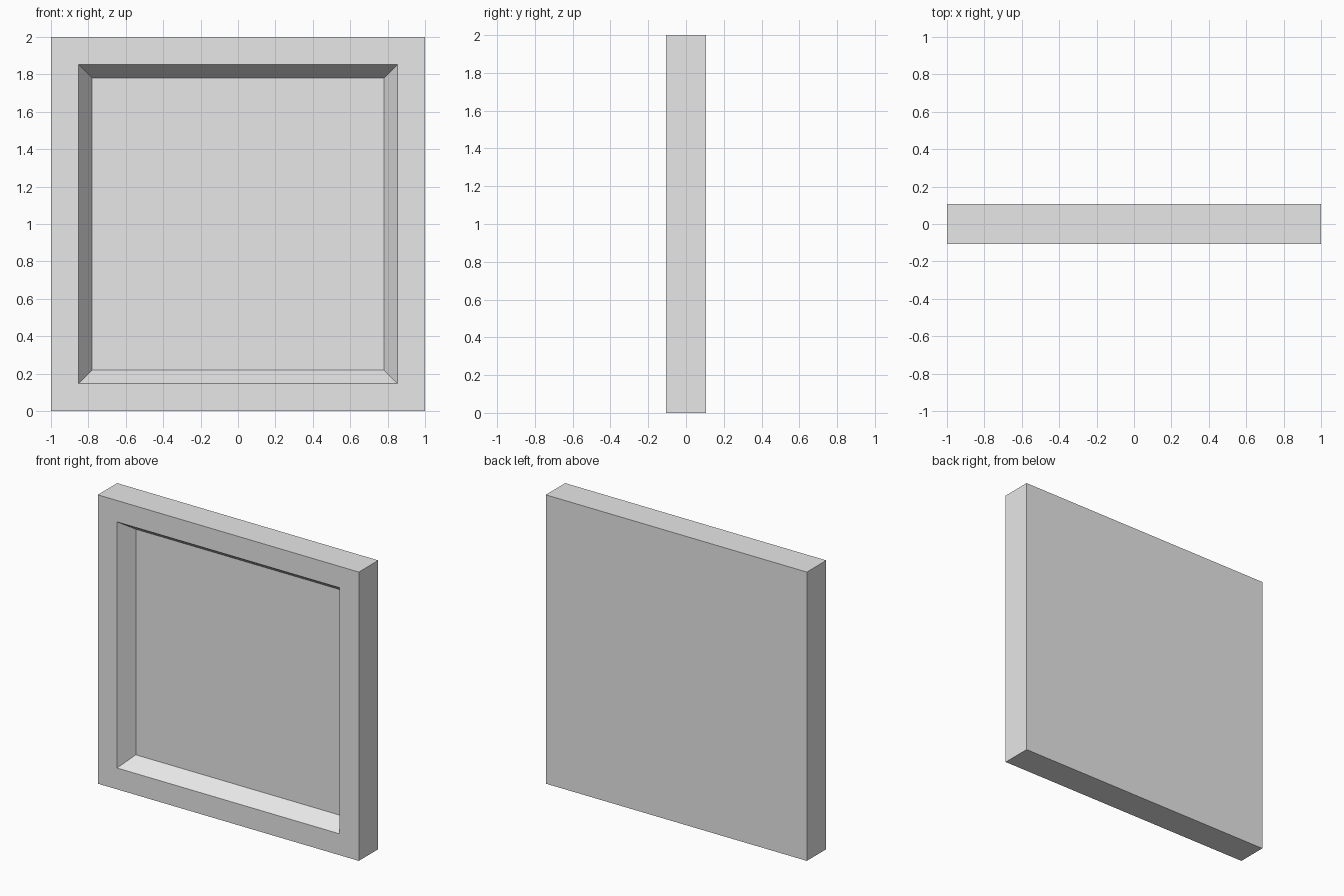
import bpy
import bmesh
from mathutils import Matrix, Vector

cube = bpy.data.objects.get("Cube")
if cube:
    bpy.data.objects.remove(cube, do_unlink=True)

SIZE = 2.0
THICKNESS = 0.212
RIM = 0.148      # flat border width
SLOPE = 0.071    # width of the sloped inner wall
DEPTH = 0.103    # recess depth

# Plain grey material
grey = bpy.data.materials.new("light_grey")
grey.use_nodes = True
colour = (0.8, 0.8, 0.8, 1.0)
grey.diffuse_color = colour
grey.node_tree.nodes["Principled BSDF"].inputs["Base Color"].default_value = colour

# Square slab standing on the ground
bm = bmesh.new()
bmesh.ops.create_cube(bm, size=1.0)
bm.transform(Matrix.Translation((0, 0, SIZE / 2))
             @ Matrix.Diagonal((SIZE, THICKNESS, SIZE, 1)))
bm.normal_update()

# Border, then the sloped walls and recessed floor in the front
front = min(bm.faces, key=lambda f: f.calc_center_median().y)
for width in (RIM, SLOPE):
    bmesh.ops.inset_region(bm, faces=[front], thickness=width, use_even_offset=True)
bmesh.ops.translate(bm, verts=list(front.verts), vec=Vector((0, DEPTH, 0)))
bmesh.ops.recalc_face_normals(bm, faces=bm.faces[:])

mesh = bpy.data.meshes.new("recessed_panel")
bm.to_mesh(mesh)
bm.free()
mesh.materials.append(grey)
panel = bpy.data.objects.new("recessed_panel", mesh)
bpy.context.collection.objects.link(panel)
